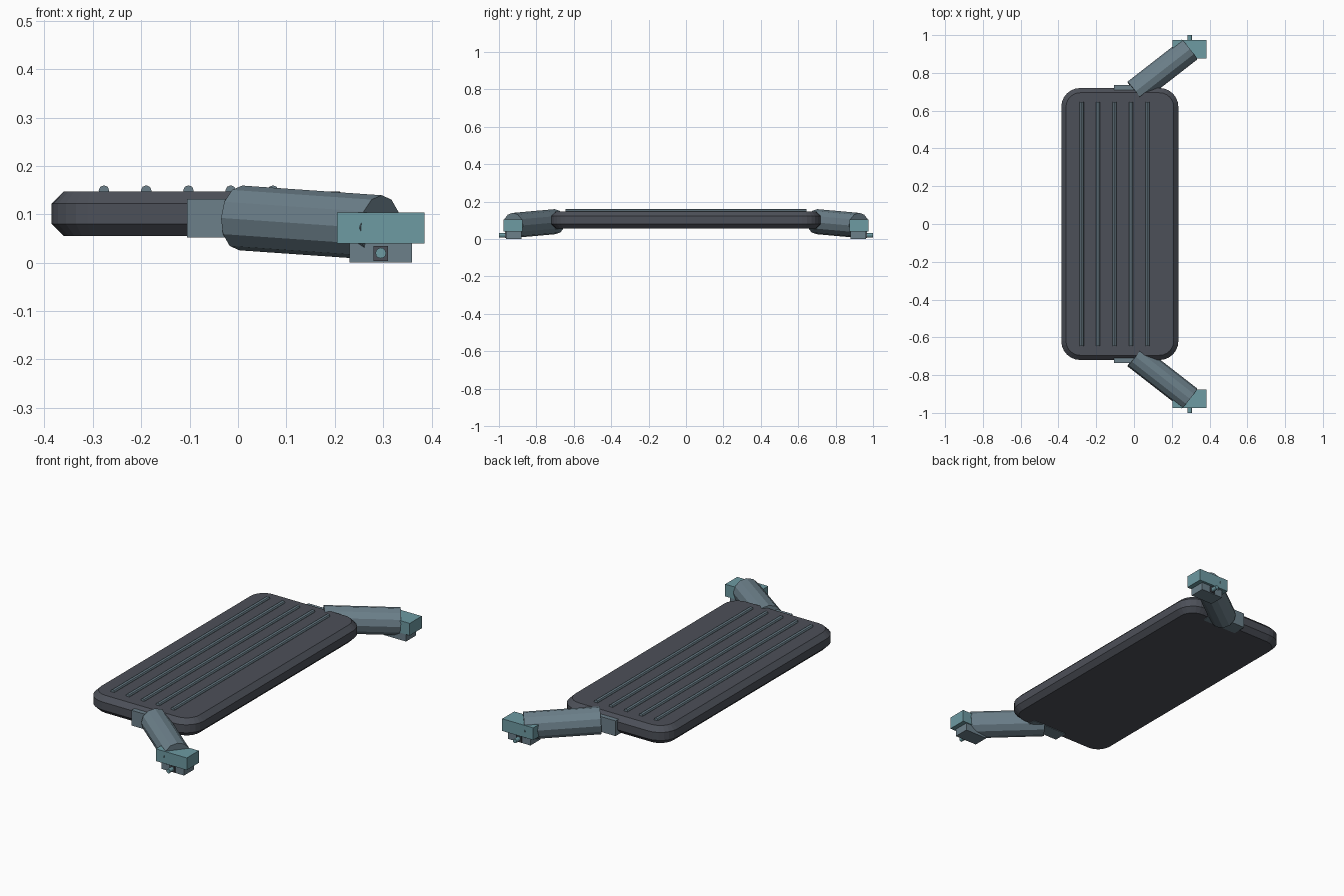
import bpy, bmesh, math
from mathutils import Vector

old = bpy.data.objects.get("Cube")
if old:
    bpy.data.objects.remove(old, do_unlink=True)


def material(name, rgb):
    m = bpy.data.materials.new(name)
    m.use_nodes = True
    m.diffuse_color = (*rgb, 1)
    m.node_tree.nodes["Principled BSDF"].inputs["Base Color"].default_value = (*rgb, 1)
    return m


dark = material("dark grey", (0.073, 0.080, 0.098))
steel = material("blue grey", (0.150, 0.215, 0.255))
teal = material("teal", (0.155, 0.325, 0.365))


def finish(name, bm, mat):
    bmesh.ops.recalc_face_normals(bm, faces=bm.faces[:])
    me = bpy.data.meshes.new(name)
    bm.to_mesh(me)
    bm.free()
    me.materials.append(mat)
    ob = bpy.data.objects.new(name, me)
    bpy.context.collection.objects.link(ob)
    return ob


def box(name, lo, hi, mat):
    bm = bmesh.new()
    bmesh.ops.create_cube(bm, size=1)
    lo, hi = Vector(lo), Vector(hi)
    for v in bm.verts:
        v.co = (lo + hi) / 2 + v.co * (hi - lo)
    return finish(name, bm, mat)


def rod(name, a, b, radius, sides, mat):
    """Flat-sided cylinder between two points, with a vertex on top."""
    a, b = Vector(a), Vector(b)
    d = (b - a).normalized()
    side = d.cross(Vector((0, 0, 1))).normalized()
    up = side.cross(d)
    bm = bmesh.new()
    rings = []
    for p in (a, b):
        angles = [math.tau * i / sides for i in range(sides)]
        rings.append([bm.verts.new(p + radius * (up * math.cos(t) + side * math.sin(t)))
                      for t in angles])
        bm.faces.new(rings[-1])
    for i in range(sides):
        j = (i + 1) % sides
        bm.faces.new((rings[0][i], rings[0][j], rings[1][j], rings[1][i]))
    return finish(name, bm, mat)


# Slab: rounded rectangle lofted with chamfered top and bottom rims
def slab(name, cx, half_x, half_y, corner, levels, mat, steps=6):
    bm = bmesh.new()
    rings = []
    for z, inset in levels:
        ring = []
        for q, (sx, sy) in enumerate(((1, 1), (-1, 1), (-1, -1), (1, -1))):
            for k in range(steps + 1):
                t = (q + k / steps) * math.pi / 2
                r = corner - inset
                ring.append(bm.verts.new((cx + sx * (half_x - corner) + r * math.cos(t),
                                          sy * (half_y - corner) + r * math.sin(t), z)))
        rings.append(ring)
    for a, b in zip(rings, rings[1:]):
        for i in range(len(a)):
            j = (i + 1) % len(a)
            bm.faces.new((a[i], a[j], b[j], b[i]))
    bm.faces.new(rings[0])
    bm.faces.new(rings[-1])
    return finish(name, bm, mat)


slab("deck", -0.075, 0.31, 0.72, 0.10,
     ((0.055, 0.025), (0.08, 0), (0.122, 0), (0.147, 0.025)), dark)

# Grip ridges along the deck
for i in range(5):
    x = -0.277 + i * 0.0873
    rod(f"grip_ridge_{i + 1}", (x, -0.645, 0.149), (x, 0.645, 0.149), 0.011, 8, steel)

# Mirrored arm assemblies at the front and back
for end, s in (("front", -1), ("back", 1)):
    box(f"{end}_mount", (-0.105, s * 0.66, 0.052), (0.10, s * 0.735, 0.132), steel)
    rod(f"{end}_arm", (0.006, s * 0.70, 0.0925), (0.294, s * 0.924, 0.0725), 0.067, 12, steel)
    box(f"{end}_clamp", (0.205, s * 0.875, 0.04), (0.385, s * 0.975, 0.104), teal)
    box(f"{end}_foot", (0.23, s * 0.88, 0), (0.36, s * 0.962, 0.04), steel)
    box(f"{end}_pin_socket", (0.28, s * 0.95, 0.004), (0.31, s * 0.968, 0.035), dark)
    rod(f"{end}_pin", (0.295, s * 0.95, 0.02), (0.295, s, 0.02), 0.011, 12, teal)
